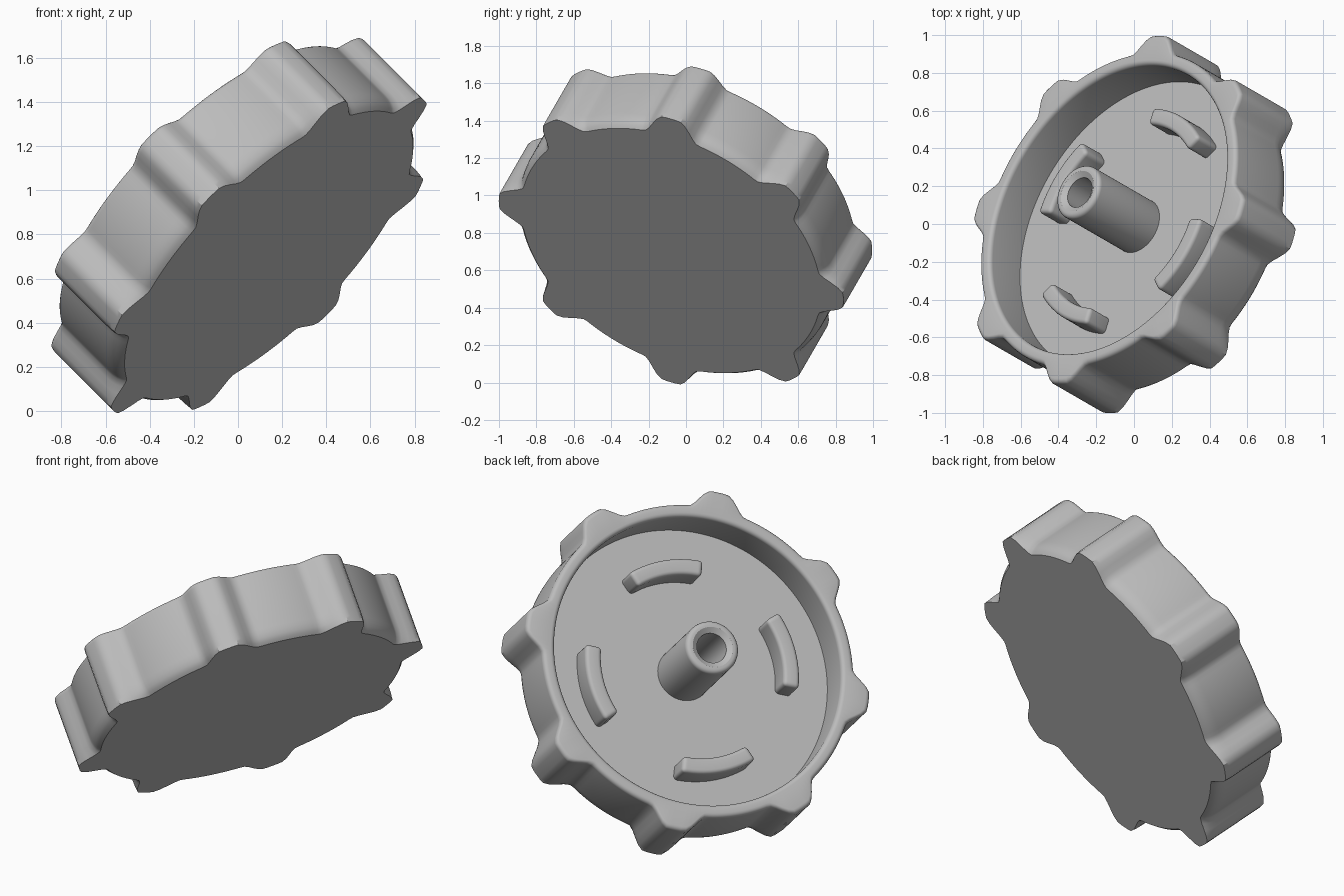
import bpy
import bmesh
from math import sin, cos, pi, radians
from mathutils import Matrix, Vector

cube = bpy.data.objects.get("Cube")
if cube:
    bpy.data.objects.remove(cube, do_unlink=True)

grey = bpy.data.materials.new("plain grey")
grey.use_nodes = True
grey.diffuse_color = (0.5, 0.5, 0.5, 1)
grey.node_tree.nodes["Principled BSDF"].inputs["Base Color"].default_value = (0.5, 0.5, 0.5, 1)

# Tilted frame: the open side of the cap looks along the axis
axis = Vector((-3 ** 0.5, 1, 3 ** 0.5)).normalized()
side = Vector((1, 0, 1)).normalized()
up = axis.cross(side)
place = Matrix((side, up, axis)).transposed().to_4x4()
place.translation = (0.14, -0.08, 0.705)

HEIGHT = 0.427
FLOOR = 0.183
LOBES = 8
TIP = 0.995
BODY = 0.898
CAVITY = 0.825


def finish(name, bm):
    bmesh.ops.recalc_face_normals(bm, faces=bm.faces)
    mesh = bpy.data.meshes.new(name)
    bm.to_mesh(mesh)
    bm.free()
    mesh.materials.append(grey)
    obj = bpy.data.objects.new(name, mesh)
    bpy.context.collection.objects.link(obj)
    obj.matrix_world = place
    return obj


def smooth(obj):
    bpy.ops.object.select_all(action='DESELECT')
    obj.select_set(True)
    bpy.context.view_layer.objects.active = obj
    bpy.ops.object.shade_smooth_by_angle(angle=radians(32))


def loft(name, rings, count):
    """Join rings given as (radius function, height), capping both ends."""
    bm = bmesh.new()
    loops = []
    for radius, z in rings:
        angles = [2 * pi * i / count for i in range(count)]
        loops.append([bm.verts.new((radius(a) * cos(a), radius(a) * sin(a), z)) for a in angles])
    for low, high in zip(loops, loops[1:]):
        for i in range(count):
            j = (i + 1) % count
            bm.faces.new((low[i], low[j], high[j], high[i]))
    bm.faces.new(loops[0])
    bm.faces.new(loops[-1])
    obj = finish(name, bm)
    smooth(obj)
    return obj


def lobed(body, inset=0.0):
    """Round outline with evenly spaced grip lobes."""
    def radius(a):
        step = 2 * pi / LOBES
        off = abs((a + step / 2) % step - step / 2)
        t = min(max((radians(10.5) - off) / radians(8), 0), 1)
        return body + (TIP - body) * t * t * (3 - 2 * t) - inset
    return radius


def circle(r):
    return lambda a: r


# Cap: lobed wall, rounded rim, round cavity with flat floor
rings = [(lobed(BODY - drop), z) for drop, z in
         ((0.033, 0), (0.018, 0.015), (0.008, 0.035), (0.002, 0.06), (0, 0.085))]
quarter = [i * pi / 8 for i in range(5)]
f = 0.025
rings += [(lobed(BODY, f * (1 - cos(t))), HEIGHT - f * (1 - sin(t))) for t in quarter]
rings += [(circle(CAVITY + f * (1 - cos(t))), HEIGHT - f * (1 - sin(t))) for t in reversed(quarter)]
rings.append((circle(CAVITY), FLOOR))
loft("lobed_cap", rings, LOBES * 28)

# Hub: central tube with rounded top and stepped bore
TOP = FLOOR + 0.49
f = 0.025
hub = [(0.152, FLOOR - 0.02)]
hub += [(0.152 - f * (1 - cos(t)), TOP - f * (1 - sin(t))) for t in quarter]
hub += [(0.115, TOP), (0.085, TOP - 0.02), (0.085, FLOOR + 0.05)]
loft("hub_tube", [(circle(r), z) for r, z in hub], 64)

# Four curved tabs standing on the cavity floor
STEPS = 14
for n in range(4):
    middle = radians(67.5) + n * pi / 2
    bm = bmesh.new()
    sections = []
    for i in range(STEPS + 1):
        a = middle + radians(42) * (i / STEPS - 0.5)
        corners = ((0.525, FLOOR - 0.06), (0.617, FLOOR - 0.06),
                   (0.617, FLOOR + 0.15), (0.525, FLOOR + 0.15))
        sections.append([bm.verts.new((r * cos(a), r * sin(a), z)) for r, z in corners])
    for s, e in zip(sections, sections[1:]):
        for i in range(4):
            j = (i + 1) % 4
            bm.faces.new((s[i], s[j], e[j], e[i]))
    bm.faces.new(sections[0])
    bm.faces.new(sections[-1])
    bmesh.ops.recalc_face_normals(bm, faces=bm.faces)
    sharp = [e for e in bm.edges if e.calc_face_angle() > 1]
    bmesh.ops.bevel(bm, geom=sharp, offset=0.022, segments=4, profile=0.5, affect='EDGES')
    smooth(finish(f"floor_tab_{n + 1}", bm))
